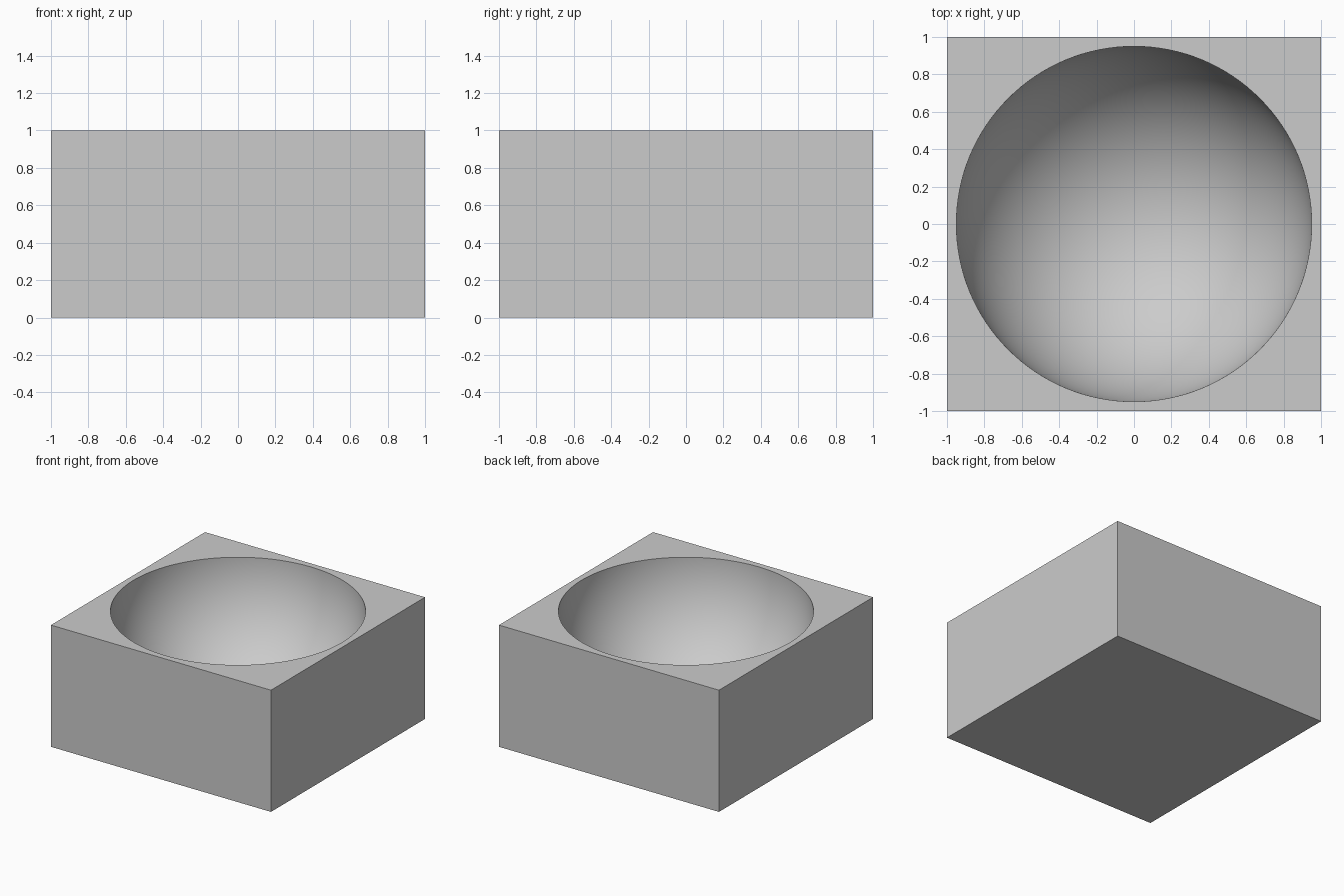
import bpy

if "Cube" in bpy.data.objects:
    bpy.data.objects.remove(bpy.data.objects["Cube"])

# Solid block, 2 x 2 x 1, standing on z = 0
bpy.ops.mesh.primitive_cube_add(size=1, location=(0, 0, 0.5))
block = bpy.context.object
block.name = "block_with_bowl"
block.scale = (2, 2, 1)
bpy.ops.object.transform_apply(location=True, rotation=False, scale=True)

# Sphere cutter centred on the top face (odd ring count keeps the equator off the vertices)
bpy.ops.mesh.primitive_uv_sphere_add(segments=128, ring_count=65, radius=0.95, location=(0, 0, 1))
cutter = bpy.context.object
cutter.name = "bowl_cutter"
cutter.hide_render = True

# Carve the hemispherical bowl
cut = block.modifiers.new("carve_bowl", 'BOOLEAN')
cut.operation = 'DIFFERENCE'
cut.solver = 'EXACT'
cut.object = cutter

bpy.ops.object.select_all(action='DESELECT')
block.select_set(True)
bpy.context.view_layer.objects.active = block
bpy.ops.object.modifier_apply(modifier=cut.name)
bpy.data.objects.remove(cutter, do_unlink=True)

# Smooth bowl, sharp rim and box edges
bpy.ops.object.shade_smooth_by_angle(angle=0.52)
